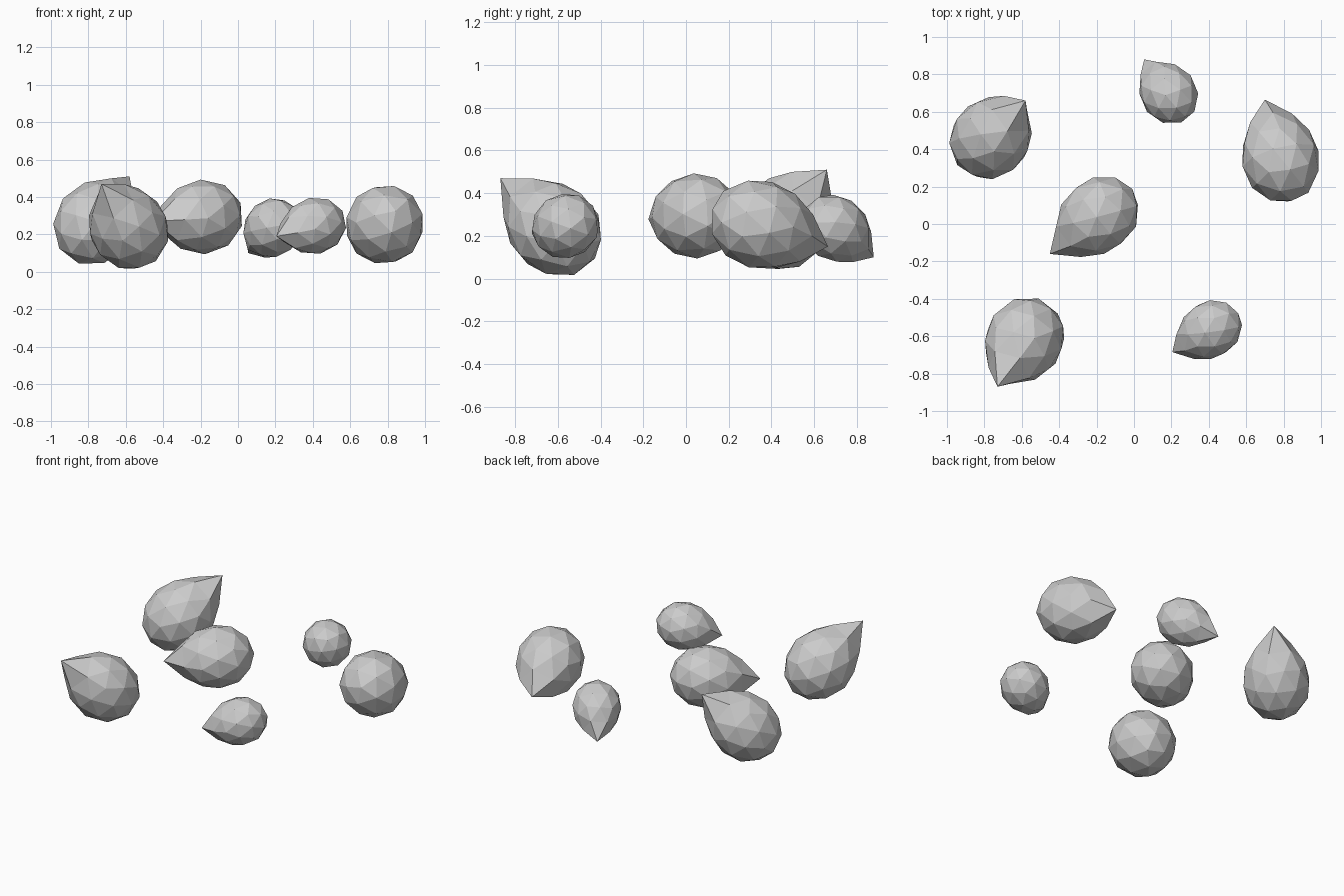
import bpy, bmesh, math
from mathutils import Vector, Matrix

if "Cube" in bpy.data.objects:
    bpy.data.objects.remove(bpy.data.objects["Cube"])


def droplet(name, centre, tip, radius, side):
    """Low-poly sphere stretched toward a pointed tip."""
    centre, tip = Vector(centre), Vector(tip)
    axis = (tip - centre).normalized()
    origin = centre + axis * 0.12 * radius
    tip_len = (tip - origin).length

    bm = bmesh.new()
    bmesh.ops.create_icosphere(bm, subdivisions=2, radius=1.0)

    # turn the ring around the tip so one of its points faces +x
    ring = [v for v in bm.verts if 0.8 < v.co.z < 0.9]
    turn = -math.atan2(ring[0].co.y, ring[0].co.x)
    bmesh.ops.rotate(bm, verts=bm.verts, matrix=Matrix.Rotation(turn, 3, 'Z'))

    # teardrop profile
    for v in bm.verts:
        z = v.co.z
        if z > 0.95:
            v.co = (0, 0, tip_len)
        elif z > 0.8:
            v.co = (v.co.x * 1.1 * radius, v.co.y * 1.1 * radius, 1.06 * radius)
        else:
            v.co = (v.co.x * radius, v.co.y * radius, z * 1.15 * radius)

    # aim the drop along its axis
    side = Vector(side)
    x = (side - axis * side.dot(axis)).normalized()
    y = axis.cross(x)
    rot = Matrix((x, y, axis)).transposed().to_4x4()
    bm.transform(Matrix.Translation(origin) @ rot)

    mesh = bpy.data.meshes.new(name)
    bm.to_mesh(mesh)
    bm.free()
    obj = bpy.data.objects.new(name, mesh)
    bpy.context.collection.objects.link(obj)
    return obj


# name, body centre, tip position, radius, side the ring point faces
drops = [
    ("droplet_back_left", (-0.78, 0.445, 0.245), (-0.58, 0.66, 0.51), 0.213, (-0.7, 0.3, 0.5)),
    ("droplet_front_left", (-0.575, -0.60, 0.217), (-0.73, -0.87, 0.47), 0.213, (1, -0.4, 0)),
    ("droplet_centre", (-0.17, 0.06, 0.295), (-0.45, -0.16, 0.27), 0.2, (0.59, -0.8, 0)),
    ("droplet_back_small", (0.195, 0.685, 0.245), (0.055, 0.88, 0.10), 0.153, (1, 0.3, 0)),
    ("droplet_front_small", (0.425, -0.555, 0.25), (0.205, -0.685, 0.19), 0.153, (0.5, -0.85, 0)),
    ("droplet_right", (0.79, 0.325, 0.26), (0.70, 0.665, 0.15), 0.211, (1, 0, 0.2)),
]
for d in drops:
    droplet(*d)
